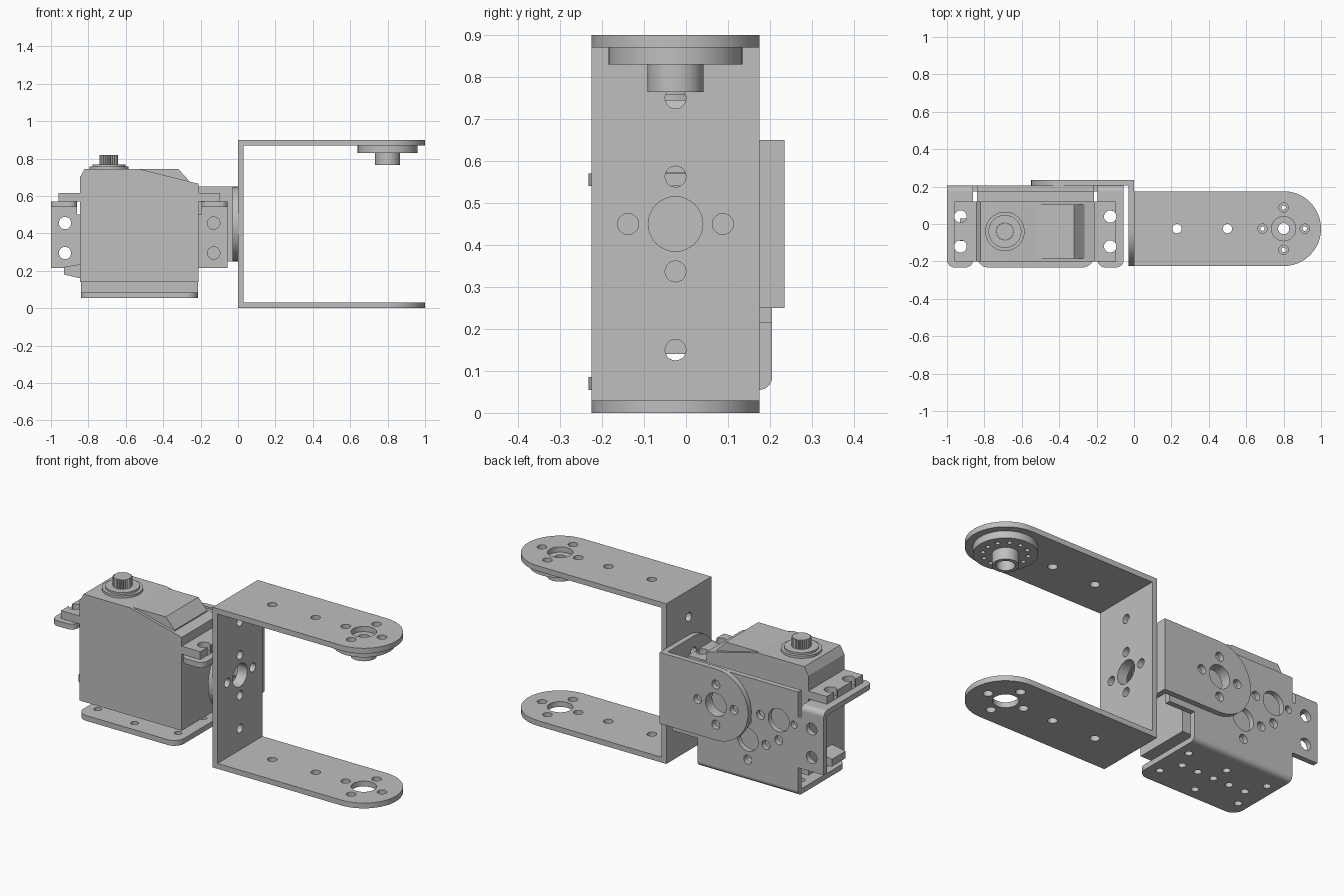
import bpy, bmesh, math

if "Cube" in bpy.data.objects:
    bpy.data.objects.remove(bpy.data.objects["Cube"], do_unlink=True)

metal = bpy.data.materials.new("light grey metal")
metal.use_nodes = True
GREY = (0.52, 0.52, 0.52, 1)
metal.diffuse_color = GREY
metal.node_tree.nodes["Principled BSDF"].inputs["Base Color"].default_value = GREY

# How flat outline (u, v) and depth w map to space
PLANES = {"XY": lambda u, v, w: (u, v, w),
          "YZ": lambda u, v, w: (w, u, v),
          "XZ": lambda u, v, w: (u, w, v)}


def arc(cu, cv, r, a0, a1, n=12):
    return [(cu + r * math.cos(math.radians(a0 + (a1 - a0) * i / n)),
             cv + r * math.sin(math.radians(a0 + (a1 - a0) * i / n))) for i in range(n + 1)]


def circle(cu, cv, r, n=32):
    return arc(cu, cv, r, 0, 360, n)[:-1]


def rounded(u0, v0, u1, v1, radii=(0, 0, 0, 0)):
    """Rectangle with its own radius per corner, anticlockwise from (u0, v0)."""
    corners = [(u0, v0, 1, 1), (u1, v0, -1, 1), (u1, v1, -1, -1), (u0, v1, 1, -1)]
    pts = []
    for i, ((u, v, su, sv), r) in enumerate(zip(corners, radii)):
        new = arc(u + su * r, v + sv * r, r, 180 + 90 * i, 270 + 90 * i) if r else [(u, v)]
        pts += [p for p in new if not pts or math.dist(p, pts[-1]) > 1e-5]
    return pts


def plate(name, plane, outline, w0, w1, holes=()):
    """Extrude an outline with holes between two depths."""
    curve = bpy.data.curves.new(name, "CURVE")
    curve.dimensions, curve.fill_mode, curve.extrude = "2D", "BOTH", (w1 - w0) / 2
    for loop in [outline, *holes]:
        spline = curve.splines.new("POLY")
        spline.points.add(len(loop) - 1)
        for point, (u, v) in zip(spline.points, loop):
            point.co = (u, v, 0, 1)
        spline.use_cyclic_u = True
    temp = bpy.data.objects.new(name + " outline", curve)
    bpy.context.collection.objects.link(temp)
    deps = bpy.context.evaluated_depsgraph_get()
    mesh = bpy.data.meshes.new_from_object(temp.evaluated_get(deps))
    bpy.data.objects.remove(temp, do_unlink=True)
    bpy.data.curves.remove(curve)

    bm = bmesh.new()
    bm.from_mesh(mesh)
    bmesh.ops.remove_doubles(bm, verts=bm.verts, dist=1e-5)
    for v in bm.verts:
        v.co = PLANES[plane](v.co.x, v.co.y, v.co.z + (w0 + w1) / 2)
    bmesh.ops.recalc_face_normals(bm, faces=bm.faces)
    bm.to_mesh(mesh)
    bm.free()
    mesh.name = name
    mesh.materials.clear()
    mesh.materials.append(metal)
    ob = bpy.data.objects.new(name, mesh)
    bpy.context.collection.objects.link(ob)
    parts.append(ob)
    return ob


def hole_cross(u, v, big=0.065, small=0.025, ring=0.113, skip=()):
    """One large hole with four small ones around it."""
    return [circle(u, v, big)] + [
        circle(u + ring * math.cos(k * math.pi / 2), v + ring * math.sin(k * math.pi / 2), small, 20)
        for k in range(4) if k not in skip]


parts = []
CY = -0.025     # centre line of the brackets

# U bracket
for name, z in (("lower_arm", 0.0), ("upper_arm", 0.87)):
    plate(name, "XY", rounded(0, CY - 0.2, 1, CY + 0.2, (0, 0.2, 0.2, 0)), z, z + 0.03,
          hole_cross(0.8, CY) + [circle(x, CY, 0.025, 20) for x in (0.23, 0.5)])
plate("u_bracket_base", "YZ", rounded(CY - 0.2, 0.03, CY + 0.2, 0.87), 0, 0.03,
      hole_cross(CY, 0.45) + [circle(CY, z, 0.025, 20) for z in (0.15, 0.75)])

# Round horn under the upper arm
ring_holes = [circle(0.8 + 0.113 * math.cos(k * math.pi / 6), CY + 0.113 * math.sin(k * math.pi / 6),
                     0.012, 12) for k in range(12)]
plate("horn_disc", "XY", circle(0.8, CY, 0.16, 48), 0.83, 0.87, [circle(0.8, CY, 0.03)] + ring_holes)
plate("horn_hub", "XY", circle(0.8, CY, 0.067), 0.765, 0.83, [circle(0.8, CY, 0.047)])

# L bracket joining the U bracket to the motor bracket
plate("l_bracket_back", "XZ", rounded(-0.55, 0.25, 0, 0.65, (0.2, 0, 0, 0.2)), 0.205, 0.235,
      hole_cross(-0.35, 0.45))
plate("l_bracket_flange", "YZ", rounded(CY - 0.2, 0.25, 0.205, 0.65, (0.2, 0, 0, 0.2)), -0.03, 0,
      hole_cross(CY, 0.45))

# Motor bracket: back plate with ears
MX = -0.5275    # centre of the motor and its bracket
half = [(0.3125, 0.085), (0.3125, 0.215), (0.4725, 0.215), (0.4725, 0.54),
        (0.3325, 0.54), (0.3325, 0.5), (0.3125, 0.5), (0.3125, 0.64)]
back = [(MX + u, v) for u, v in half] + [(MX - u, v) for u, v in reversed(half)]
ear_holes = [circle(MX + s * 0.3975, z, 0.033, 24) for s in (-1, 1) for z in (0.295, 0.455)]
plate("motor_bracket_back", "XZ", back, 0.175, 0.205,
      ear_holes + hole_cross(-0.72, 0.45, skip=(1, 2)) + [circle(-0.815, 0.45, 0.02, 20)]
      + hole_cross(MX, 0.29) + [circle(-0.35, 0.45, 0.065)])

# Motor bracket: bottom flange and its bend
bottom_holes = [circle(MX + dx, CY, 0.02, 16) for dx in (-0.2, -0.1, 0, 0.1, 0.2)]
bottom_holes += [circle(MX + dx, CY + dy, 0.02, 16) for dx in (-0.25, 0.25) for dy in (-0.11, 0.11)]
bottom_holes += [circle(MX, CY + dy, 0.02, 16) for dy in (-0.14, 0.1)]
plate("motor_bracket_bottom", "XY", rounded(MX - 0.3125, -0.232, MX + 0.3125, 0.175, (0.06, 0.06, 0, 0)),
      0.055, 0.085, bottom_holes)
plate("bottom_bend", "YZ", [(0.175, 0.085)] + arc(0.175, 0.085, 0.03, -90, 0),
      MX - 0.3125, MX + 0.3125)

# Mirrored pairs: bracket tabs, their bends and the slotted motor ears
for side, s in (("right", -1), ("left", 1)):
    x0, x1 = sorted((MX + s * 0.3325, MX + s * 0.4725))
    plate(side + "_tab", "XY", rounded(x0, -0.232, x1, 0.175, (0.04, 0.04, 0, 0)), 0.54, 0.57,
          [circle(MX + s * 0.4, y, 0.033, 24) for y in (-0.12, 0.04)])
    plate(side + "_tab_bend", "YZ", [(0.175, 0.54)] + arc(0.175, 0.54, 0.03, 0, 90), x0, x1)
    ear = [(0.3125, -0.2), (0.4325, -0.2)]
    for y in (-0.12, 0.04):
        ear += [(0.4325, y - 0.015)] + arc(0.4, y, 0.033, -27, -333, 20) + [(0.4325, y + 0.015)]
    ear += [(0.4325, 0.12), (0.3125, 0.12)]
    plate(side + "_motor_ear", "XY", [(MX + s * u, v) for u, v in ear], 0.571, 0.615)

# Motor case with sloped top, gear cover and cable grip
plate("motor_case", "XZ", [(-0.845, 0.14), (-0.21, 0.14), (-0.21, 0.665), (-0.53, 0.745),
                           (-0.82, 0.745), (-0.845, 0.7)], -0.2, 0.12)
plate("gear_cover", "XZ", [(-0.53, 0.744), (-0.49, 0.7), (-0.265, 0.66), (-0.265, 0.685),
                           (-0.32, 0.745)], -0.185, 0.105)
plate("cable_grip", "XZ", [(-0.93, 0.18), (-0.845, 0.16), (-0.845, 0.235), (-0.93, 0.22)], -0.09, 0.03)

# Output shaft: stepped collar and toothed spline
SX, SY = -0.69, -0.04
plate("shaft_collar", "XY", circle(SX, SY, 0.105, 40), 0.745, 0.758)
plate("shaft_collar_step", "XY", circle(SX, SY, 0.088, 40), 0.758, 0.768)
teeth = [(SX + r * math.cos(a), SY + r * math.sin(a))
         for a, r in ((i * math.pi / 24, 0.05 if i % 2 else 0.044) for i in range(48))]
plate("toothed_shaft", "XY", teeth, 0.768, 0.82)

# Smooth round walls, keep edges sharp
bpy.ops.object.select_all(action="DESELECT")
for ob in parts:
    ob.select_set(True)
bpy.context.view_layer.objects.active = parts[0]
bpy.ops.object.shade_smooth_by_angle(angle=math.radians(25))
